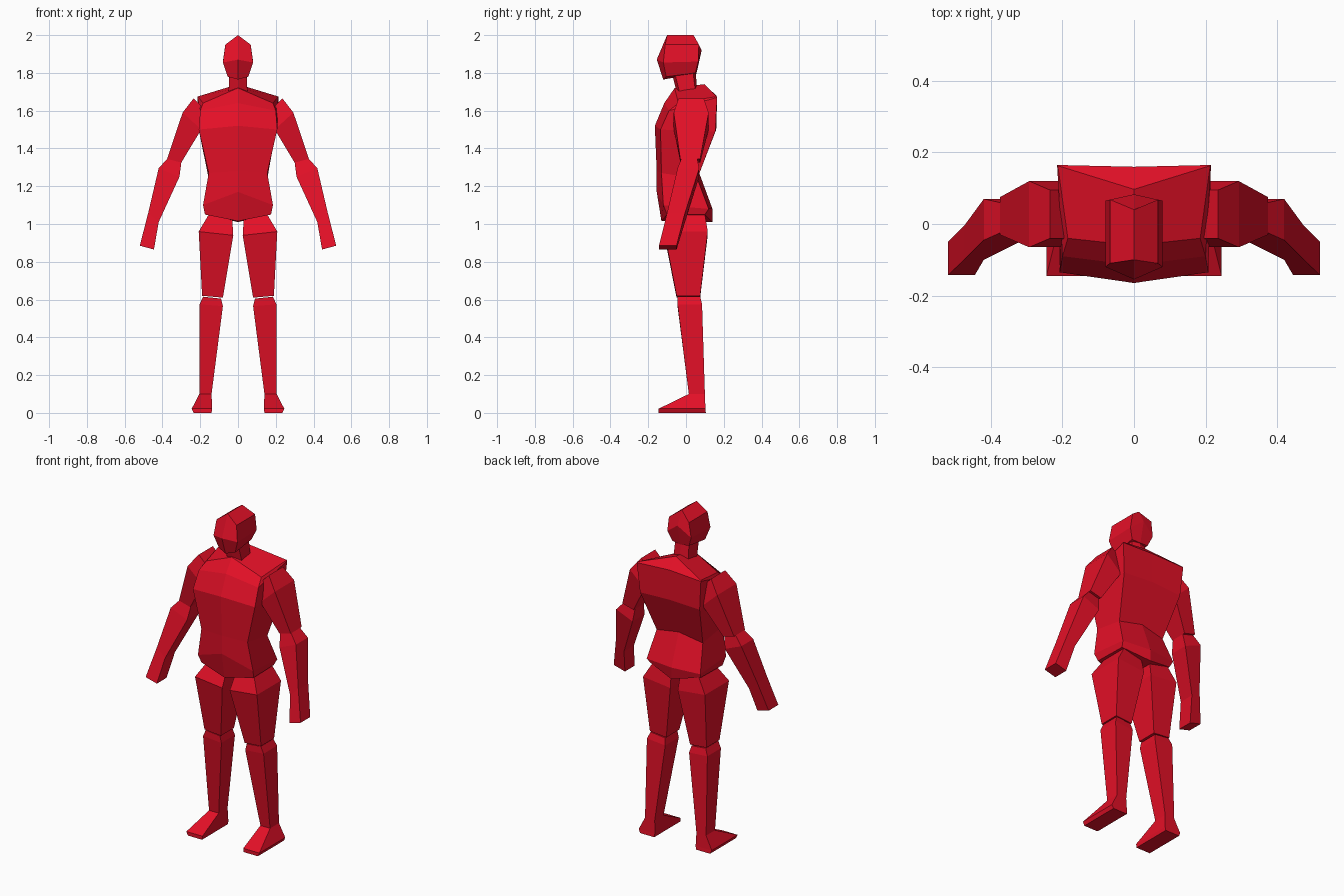
import bpy, bmesh

red = bpy.data.materials.new("red")
red.diffuse_color = (0.77, 0.005, 0.02, 1)


def finish(name, bm):
    """Turn a closed bmesh into a flat-shaded red object."""
    bmesh.ops.recalc_face_normals(bm, faces=bm.faces)
    me = bpy.data.meshes.new(name)
    bm.to_mesh(me)
    bm.free()
    me.materials.append(red)
    ob = bpy.data.objects.new(name, me)
    bpy.context.collection.objects.link(ob)


def skin(bm, rings):
    """Bridge successive vertex rings with faces."""
    for a, b in zip(rings, rings[1:]):
        n = len(a)
        for i in range(n):
            j = (i + 1) % n
            bm.faces.new((a[i], a[j], b[j], b[i]))


def centred(name, sections):
    """Symmetric body; each section is front centre (y, z), front side
    (x, y, z), back side (x, y, z), back centre (y, z)."""
    bm = bmesh.new()
    rings = []
    for fc, fs, bs, bc in sections:
        pts = [(0, *fc), fs, bs, (0, *bc),
               (-bs[0], *bs[1:]), (-fs[0], *fs[1:])]
        rings.append([bm.verts.new(p) for p in pts])
    skin(bm, rings)
    for r in (rings[0], rings[-1]):
        bm.faces.new((r[0], r[1], r[2], r[3]))
        bm.faces.new((r[0], r[3], r[4], r[5]))
    finish(name, bm)


def limb(name, sections):
    """Mirrored pair of four-sided limbs; each section is outer (x, z),
    inner (x, z), front y, back y."""
    for side, s in (("left", 1), ("right", -1)):
        bm = bmesh.new()
        rings = []
        for (ox, oz), (ix, iz), f, b in sections:
            pts = [(ox, f, oz), (ox, b, oz), (ix, b, iz), (ix, f, iz)]
            rings.append([bm.verts.new((x * s, y, z)) for x, y, z in pts])
        skin(bm, rings)
        bm.faces.new(rings[0])
        bm.faces.new(rings[-1])
        finish(side + "_" + name, bm)


# Torso: crotch, hips, waist, chest, shoulders
centred("torso", [
    ((-.13, 1.015), (.175, -.10, 1.05), (.17, .10, 1.05), (.14, 1.01)),
    ((-.155, 1.17), (.185, -.12, 1.10), (.18, .12, 1.08), (.14, 1.08)),
    ((-.155, 1.28), (.155, -.13, 1.27), (.155, .06, 1.24), (.07, 1.27)),
    ((-.165, 1.52), (.208, -.135, 1.50), (.20, .155, 1.49), (.16, 1.50)),
    ((-.115, 1.64), (.20, -.09, 1.60), (.215, .165, 1.67), (.16, 1.68)),
    ((-.06, 1.72), (.185, -.04, 1.64), (.213, .163, 1.675), (.097, 1.74)),
])

# Neck
centred("neck", [
    ((-.05, 1.70), (.05, -.035, 1.70), (.05, .05, 1.70), (.06, 1.70)),
    ((-.075, 1.80), (.045, -.06, 1.80), (.045, .035, 1.82), (.05, 1.82)),
])

# Head: jaw, cheeks, crown ridge
centred("head", [
    ((-.12, 1.765), (.055, -.105, 1.78), (.055, .05, 1.80), (.055, 1.795)),
    ((-.155, 1.87), (.08, -.12, 1.855), (.08, .065, 1.86), (.083, 1.92)),
    ((-.10, 2.0), (.067, -.11, 1.95), (.067, .068, 1.95), (.04, 2.0)),
])

# Arms
limb("upper_arm", [
    ((.235, 1.665), (.18, 1.61), -.04, .095),
    ((.293, 1.59), (.195, 1.50), -.065, .12),
    ((.375, 1.345), (.30, 1.325), -.03, .075),
])
limb("forearm", [
    ((.375, 1.345), (.30, 1.325), -.025, .06),
    ((.42, 1.295), (.31, 1.25), -.045, .07),
    ((.475, 1.06), (.42, 1.01), -.10, -.005),
    ((.52, .885), (.445, .865), -.143, -.05),
])

# Legs
limb("thigh", [
    ((.155, 1.05), (.03, 1.02), -.07, .10),
    ((.208, .96), (.025, .94), -.115, .115),
    ((.19, .62), (.08, .61), -.05, .075),
])
limb("shin", [
    ((.185, .615), (.09, .605), -.045, .075),
    ((.203, .575), (.08, .565), -.045, .085),
    ((.205, .10), (.14, .10), .015, .10),
])

# Feet: ankle, toe edge, sole
limb("foot", [
    ((.205, .10), (.14, .10), .015, .10),
    ((.245, .022), (.137, .022), -.145, .103),
    ((.235, 0), (.14, 0), -.145, .105),
])
